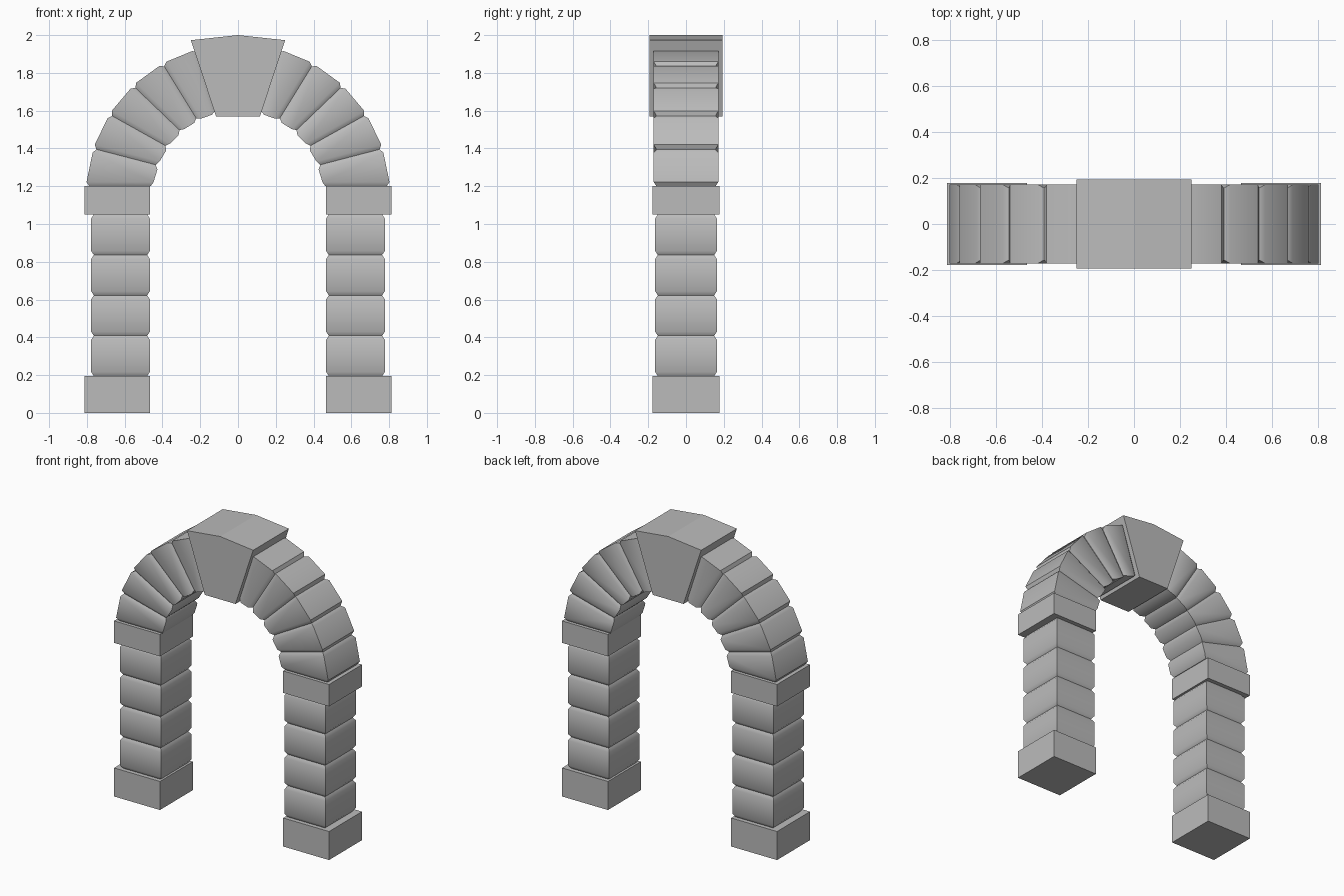
import bpy, bmesh
from math import sin, cos, radians
from mathutils import Vector

cube = bpy.data.objects.get("Cube")
if cube:
    bpy.data.objects.remove(cube, do_unlink=True)

stone = bpy.data.materials.new("grey_stone")
stone.use_nodes = True
GREY = (0.5, 0.5, 0.5, 1)
stone.diffuse_color = GREY
stone.node_tree.nodes["Principled BSDF"].inputs["Base Color"].default_value = GREY

CHAMFER, INSET = 0.022, 0.015      # chamfer along the joint, and its depth
SPRING = 1.2                       # height where the arch begins
STEP = 14.6                        # angle of one arch stone


def loft(name, rings, smooth=False):
    """Closed solid skinned through rings of equal point count."""
    bm = bmesh.new()
    loops = [[bm.verts.new(p) for p in ring] for ring in rings]
    n = len(loops[0])
    for a, b in zip(loops, loops[1:]):
        for i in range(n):
            j = (i + 1) % n
            bm.faces.new((a[i], a[j], b[j], b[i]))
    bm.faces.new(loops[0])
    bm.faces.new(loops[-1])
    bmesh.ops.recalc_face_normals(bm, faces=bm.faces)
    mesh = bpy.data.meshes.new(name)
    bm.to_mesh(mesh)
    bm.free()
    mesh.materials.append(stone)
    obj = bpy.data.objects.new(name, mesh)
    bpy.context.collection.objects.link(obj)
    if smooth:
        bpy.ops.object.select_all(action='DESELECT')
        obj.select_set(True)
        bpy.context.view_layer.objects.active = obj
        bpy.ops.object.shade_smooth_by_angle(angle=radians(42))
    return obj


def rect(side, x0, x1, depth, z, d=0.0):
    """Horizontal rectangle, shrunk by d."""
    x0, x1, y = x0 + d, x1 - d, depth - d
    return [(side * x, w, z) for x, w in ((x0, -y), (x1, -y), (x1, y), (x0, y))]


def radial(side, angle, offset, d=0.0):
    """Radial section of the arch, moved along the curve by offset."""
    t = radians(angle)
    out, along = Vector((cos(t), 0, sin(t))), Vector((-sin(t), 0, cos(t)))
    inner = 0.447 - 0.047 * sin(t) + d
    outer = 0.802 - 0.049 * sin(t) - d
    y = 0.171 - d
    ring = []
    for r, w in ((inner, -y), (outer, -y), (outer, y), (inner, y)):
        p = out * r + along * offset
        ring.append((side * p.x, w, SPRING + p.z))
    return ring


for side, label in ((1, "left"), (-1, "right")):
    # Plain base and impost slabs
    for name, z0, z1 in (("base", 0, 0.195), ("impost", 1.05, SPRING)):
        loft(f"{label}_{name}", [rect(side, 0.466, 0.813, 0.178, z) for z in (z0, z1)])

    # Pier stones with chamfered joints
    height = (1.05 - 0.195) / 4
    for i in range(4):
        z0 = 0.195 + i * height
        z1 = z0 + height
        loft(f"{label}_pier_stone_{i + 1}", [
            rect(side, 0.466, 0.778, 0.164, z, d)
            for z, d in ((z0, INSET), (z0 + CHAMFER, 0), (z1 - CHAMFER, 0), (z1, INSET))
        ], smooth=True)

    # Wedge stones of the arch
    for i in range(5):
        a0, a1 = i * STEP, (i + 1) * STEP
        loft(f"{label}_arch_stone_{i + 1}", [
            radial(side, a, off, d)
            for a, off, d in ((a0, 0, INSET), (a0, CHAMFER, 0),
                              (a1, -CHAMFER, 0), (a1, 0, INSET))
        ], smooth=True)

# Keystone with a low peaked top
profile = [(-0.116, 1.57), (0.116, 1.57), (0.25, 1.973), (0, 2.0), (-0.25, 1.973)]
loft("keystone", [[(x, y, z) for x, z in profile] for y in (-0.193, 0.193)])
